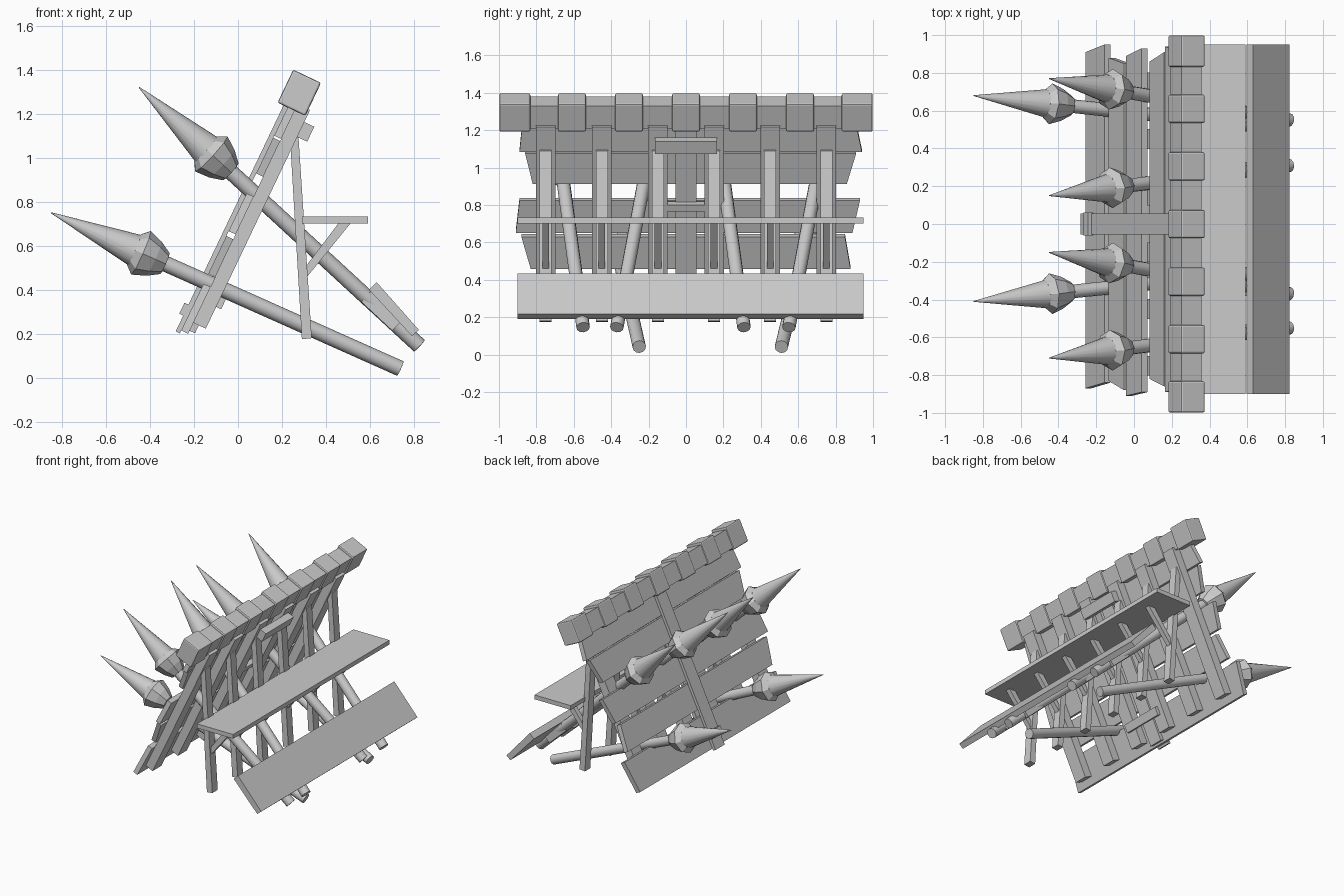
import bpy, bmesh
from math import cos, sin, pi, radians
from mathutils import Vector

if "Cube" in bpy.data.objects:
    bpy.data.objects.remove(bpy.data.objects["Cube"])

A = radians(64.5)


def wall(s, t):
    """Point on the leaning wall: s up the slope, t out through its face."""
    return (-0.155 + s * cos(A) - t * sin(A), 0.205 + s * sin(A) + t * cos(A))


def finish(name, bm, smooth=False):
    bmesh.ops.recalc_face_normals(bm, faces=bm.faces)
    me = bpy.data.meshes.new(name)
    bm.to_mesh(me)
    bm.free()
    ob = bpy.data.objects.new(name, me)
    bpy.context.collection.objects.link(ob)
    if smooth:
        bpy.ops.object.select_all(action='DESELECT')
        ob.select_set(True)
        bpy.context.view_layer.objects.active = ob
        bpy.ops.object.shade_smooth_by_angle(angle=radians(40))
    return ob


def slab(name, pts, low, high):
    """Side profile (x, z) extruded along y; low/high may vary per point."""
    n = len(pts)
    low = low if isinstance(low, (list, tuple)) else [low] * n
    high = high if isinstance(high, (list, tuple)) else [high] * n
    bm = bmesh.new()
    a = [bm.verts.new((p[0], y, p[1])) for p, y in zip(pts, low)]
    b = [bm.verts.new((p[0], y, p[1])) for p, y in zip(pts, high)]
    bm.faces.new(a)
    bm.faces.new(b[::-1])
    for i in range(n):
        j = (i + 1) % n
        bm.faces.new((a[i], b[i], b[j], a[j]))
    return finish(name, bm)


def wall_slab(name, s0, s1, t0, t1, low, high):
    return slab(name, [wall(s0, t0), wall(s1, t0), wall(s1, t1), wall(s0, t1)], low, high)


def lathe(name, tip, end, profile, sides):
    """Revolve (distance from tip, radius) points about the tip-to-end axis."""
    tip, d = Vector(tip), (Vector(end) - Vector(tip)).normalized()
    u = d.cross(Vector((0, 1, 0))).normalized()
    v = d.cross(u)
    bm = bmesh.new()
    rings = [[bm.verts.new(tip + d * k + (u * cos(2 * pi * i / sides) + v * sin(2 * pi * i / sides)) * r)
              for i in range(sides)] for k, r in profile]
    for p, q in zip(rings, rings[1:]):
        for i in range(sides):
            j = (i + 1) % sides
            bm.faces.new((p[i], p[j], q[j], q[i]))
    bm.faces.new(rings[0])
    bm.faces.new(rings[-1][::-1])
    return finish(name, bm, sides > 8)


# Top beam with seven thick bands
wall_slab("top_beam", 1.10, 1.235, 0.02, 0.138, -0.96, 0.96)
for i in range(7):
    y = (i - 3) * 0.305
    h = 0.083 if i in (0, 6) else 0.075
    ob = wall_slab("beam_band", 1.087, 1.253, 0.008, 0.148, y - h, y + h)
    m = ob.modifiers.new("bevel", 'BEVEL')
    m.width = 0.009
    m.segments = 2

# Rough-cut planks: lower s, upper s, then y of the left and right ends (bottom, top)
planks = [(-0.035, 0.20, -0.87, -0.84, 0.91, 0.95),
          (0.25, 0.44, -0.83, -0.88, 0.88, 0.85),
          (0.465, 0.655, -0.91, -0.89, 0.89, 0.93),
          (0.755, 0.935, -0.82, -0.86, 0.86, 0.91),
          (0.945, 1.16, -0.89, -0.87, 0.94, 0.90)]
for s0, s1, a, b, c, d in planks:
    wall_slab("plank", s0, s1, 0.062, 0.097, [a, b, b, a], [c, d, d, c])

# Centre post, its strap on the planks and cross bars
wall_slab("centre_post", -0.02, 1.12, 0.035, 0.062, -0.055, 0.055)
wall_slab("centre_strap", -0.05, 1.12, 0.097, 0.118, -0.055, 0.055)
wall_slab("strap_block", 0.03, 0.085, 0.11, 0.138, -0.06, 0.06)
wall_slab("upper_bar", 0.985, 1.06, -0.05, 0.0, -0.165, 0.165)
wall_slab("middle_bar", 0.62, 0.66, 0.0, 0.04, -0.12, 0.12)
wall_slab("lower_bar", 0.13, 0.19, -0.025, 0.0, -0.165, 0.165)

# Six wall studs, each with a leg and a shelf bracket
for y in (-0.75, -0.45, -0.15, 0.15, 0.45, 0.75):
    wall_slab("wall_stud", 0.02, 1.12, 0.0, 0.062, y - 0.052, y + 0.052)
    slab("leg", [(0.29, 0.175), (0.335, 0.18), (0.275, 1.09), (0.235, 1.11)], y - 0.032, y + 0.032)
    slab("bracket", [(0.315, 0.46), (0.315, 0.515), (0.455, 0.70), (0.51, 0.70)], y - 0.018, y + 0.018)

# Shelf and sloping rear board
slab("shelf", [(0.29, 0.70), (0.59, 0.70), (0.59, 0.732), (0.29, 0.732)], -0.9, 0.95)
slab("rear_board", [(0.595, 0.40), (0.79, 0.19), (0.822, 0.217), (0.63, 0.434)], -0.9, 0.95)

# Spiked poles: tip and butt
high, low = ((-0.45, 1.32), (0.823, 0.146)), ((-0.85, 0.75), (0.737, 0.042))
for (t, e), y0, y1 in ((high, 0.77, 0.55), (high, 0.15, 0.31), (high, -0.15, -0.37),
                       (high, -0.71, -0.55), (low, 0.68, 0.51), (low, -0.41, -0.25)):
    tip, end = (t[0], y0, t[1]), (e[0], y1, e[1])
    length = (Vector(end) - Vector(tip)).length
    lathe("pole", tip, end, [(0.50, 0.036), (length, 0.036)], 12)
    lathe("spike", tip, end, [(0, 0.002), (0.45, 0.08)], 16)
    lathe("spike_collar", tip, end, [(0.415, 0.076), (0.45, 0.108), (0.515, 0.085), (0.57, 0.052)], 8)
    if (t, e) == high:
        yc = y1 + (y0 - y1) * 0.13
        slab("pole_cleat", [(0.56, 0.345), (0.70, 0.215), (0.75, 0.265), (0.615, 0.405)], yc - 0.04, yc + 0.04)
